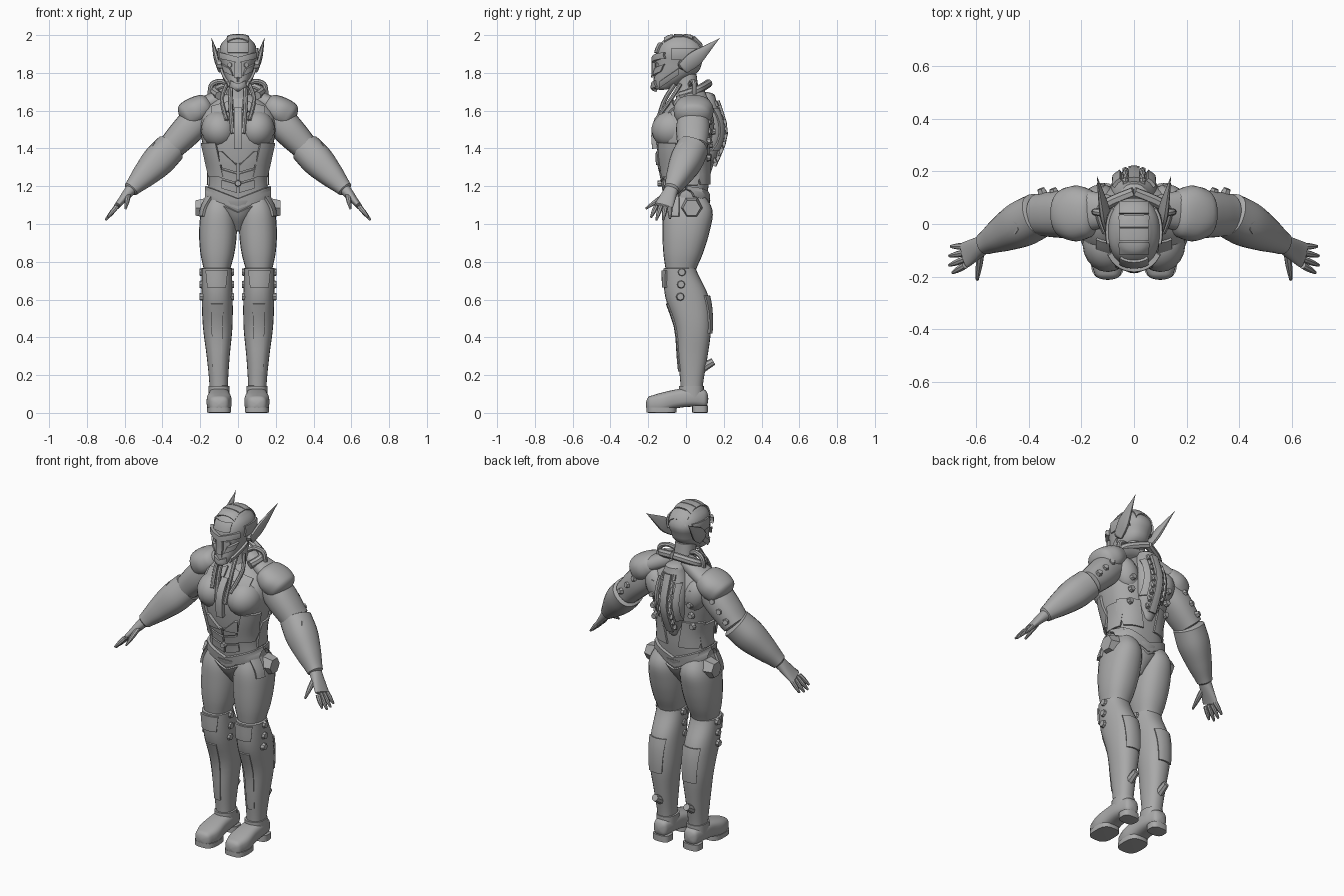
import bpy, bmesh, math
from mathutils import Vector, Matrix, Euler
from mathutils.bvhtree import BVHTree

if "Cube" in bpy.data.objects:
    bpy.data.objects.remove(bpy.data.objects["Cube"])

SHADE = (.4, .4, .4, 1)
grey = bpy.data.materials.new("armour_grey")
grey.use_nodes = True
grey.diffuse_color = SHADE
grey.node_tree.nodes["Principled BSDF"].inputs["Base Color"].default_value = SHADE
PARTS, TREES = [], {}


def add(name, data, mirror):
    obj = bpy.data.objects.new(name, data)
    bpy.context.scene.collection.objects.link(obj)
    data.materials.append(grey)
    if mirror:
        obj.modifiers.new("Mirror", 'MIRROR')
    PARTS.append(obj)
    return obj


def from_bmesh(name, bm, mirror):
    bmesh.ops.recalc_face_normals(bm, faces=bm.faces)
    TREES[name] = BVHTree.FromBMesh(bm)
    mesh = bpy.data.meshes.new(name)
    bm.to_mesh(mesh)
    bm.free()
    add(name, mesh, mirror)


def sample(keys, t):
    """Smooth value at t along evenly spaced keys."""
    last = len(keys) - 1
    i = min(int(t * last), max(last - 1, 0))
    f = t * last - i
    a, b, c, d = (keys[min(max(i + k, 0), last)] for k in (-1, 0, 1, 2))
    return b + (c - a) * (f / 2) + (a - b * 2.5 + c * 2 - d / 2) * f ** 2 + (b * 1.5 - a / 2 - c * 1.5 + d / 2) * f ** 3


def superpower(value, power):
    return math.copysign(abs(value) ** (2 / power), value)


def loft(name, start, end, widths, depths=None, sway=(0,), axis=None, power=2.3,
         cap=.04, mirror=True, sides=24, rings=24):
    """Skin a line with half widths and depths; sway bends it, cap rounds both ends."""
    start, end = Vector(start), Vector(end)
    if axis:
        u, v = Vector((1, 0, 0)), Vector((0, axis == 'Z', axis == 'Y'))
    else:
        along = (end - start).normalized()
        v = (Vector((0, 1, 0)) - along * along.y).normalized()
        u = along.cross(v)
    bm, loops = bmesh.new(), []
    for k in range(rings + 1):
        t = (1 - math.cos(math.pi * k / rings)) / 2
        edge = min(t, 1 - t) / cap
        trim = math.sqrt(1 - (1 - edge) ** 2) if edge < 1 else 1
        wide = max(sample(widths, t) * trim, .001)
        deep = max(sample(depths or widths, t) * trim, .001)
        centre = start.lerp(end, t) + v * sample(sway, t)
        turns = [math.tau * s / sides for s in range(sides)]
        loops.append([bm.verts.new(centre + u * wide * superpower(math.cos(a), power)
                                   + v * deep * superpower(math.sin(a), power)) for a in turns])
    for low, high in zip(loops, loops[1:]):
        for k in range(sides):
            bm.faces.new((low[k - 1], low[k], high[k], high[k - 1]))
    bm.faces.new(loops[0])
    bm.faces.new(loops[-1])
    from_bmesh(name, bm, mirror)


def solid(name, place, scale, turn=(0, 0, 0), sides=0, mirror=True):
    """Ellipsoid, or a tapered prism along local z when sides are given."""
    bm = bmesh.new()
    m = Matrix.LocRotScale(Vector(place), Euler([math.radians(a) for a in turn]), Vector(scale))
    if sides:
        bmesh.ops.create_cone(bm, cap_ends=True, segments=sides, radius1=1, radius2=.75, depth=2, matrix=m)
    else:
        bmesh.ops.create_uvsphere(bm, u_segments=20, v_segments=12, radius=1, matrix=m)
    from_bmesh(name, bm, mirror)


def stud(name, place, radius, turn, sides=8):
    solid(name, place, (radius, radius, radius / 2), turn, sides)


def tube(name, points, radius):
    curve = bpy.data.curves.new(name, 'CURVE')
    curve.dimensions, curve.bevel_depth, curve.bevel_resolution = '3D', radius, 2
    curve.use_fill_caps = True
    points = [Vector(p) for p in points]
    steps = 16
    line = curve.splines.new('POLY')
    line.points.add(steps)
    for k, point in enumerate(line.points):
        point.co = (*sample(points, k / steps), 1)
    add(name, curve, True)


VIEWS = {'front': (lambda a, b: (a, -1, b), (0, 1, 0)), 'back': (lambda a, b: (a, 1, b), (0, -1, 0)),
         'side': (lambda a, b: (1, a, b), (-1, 0, 0)), 'top': (lambda a, b: (a, b, 3), (0, 0, -1))}


def plate(name, base, centre, size, view='front', taper=1, lean=0, slope=0, thick=.012):
    """Armour plate: a tapered, leaning or sloping quad projected on a part."""
    place, ray = VIEWS[view]
    ray = Vector(ray)
    bm = bmesh.new()
    bmesh.ops.create_grid(bm, x_segments=6, y_segments=6, size=1)
    for vert in bm.verts:
        s, t = vert.co.x, vert.co.y
        wide = s * size[0] / 2
        a = centre[0] + wide * (1 + (taper - 1) * (t + 1) / 2) + lean * t / 2
        b = centre[1] + t * size[1] / 2 + slope * wide
        origin = Vector(place(a, b))
        vert.co = TREES[base].ray_cast(origin, ray)[0] or TREES[base].find_nearest(origin + ray)[0]
    bm.normal_update()
    bmesh.ops.reverse_faces(bm, faces=[f for f in bm.faces if f.normal.dot(ray) > 0])
    mesh = bpy.data.meshes.new(name)
    bm.to_mesh(mesh)
    bm.free()
    shell = add(name, mesh, True).modifiers.new("Thickness", 'SOLIDIFY')
    shell.thickness, shell.offset = thick, .7


# Torso, pelvis and neck
loft("torso", (0, 0, 1.05), (0, 0, 1.69), [.12, .163, .155, .155, .175, .193, .2, .175, .08],
     [.1, .12, .14, .15, .07], [0, 0, -.01, 0, .03], axis='Z', power=2.5, cap=.01, mirror=False, sides=40)
loft("pelvis", (0, 0, .96), (0, 0, 1.13), [.02, .05, .1, .14], [.04, .1, .13], axis='Z', mirror=False)
loft("neck", (0, .02, 1.6), (0, 0, 1.8), [.08, .06, .055], axis='Z', mirror=False)
loft("trapezius", (.03, .05, 1.7), (.2, .05, 1.62), [.04, .045], [.05, .08])

# Chest and abdomen armour
solid("pectorals", (.1, -.075, 1.5), (.095, .108, .1), (8, 12, 0))
plate("collar_plates", "torso", (.08, 1.61), (.12, .05), slope=-.3)
plate("sternum_plate", "torso", (.01, 1.5), (.02, .2), thick=.03)
plate("rib_plates", "torso", (.13, 1.34), (.07, .18), lean=.04, thick=.016)
plate("rib_wedges", "torso", (.07, 1.35), (.08, .07), taper=.2, lean=.04, thick=.02)
for i in range(3):
    plate(f"abdomen_plates_{i + 1}", "torso", (.045, 1.2 + i * .055), (.08, .045), slope=.3)
plate("flank_plates", "torso", (.02, 1.28), (.1, .15), 'side', lean=.02)
for view in ('front', 'back'):
    plate(f"{view}_belt", "torso", (.08, 1.14), (.16, .055), view, slope=.4, thick=.02)
    plate(f"{view}_groin_plate", "pelvis", (.025, 1.03), (.05, .1), view, taper=1.6, lean=.015, slope=.8)
solid("navel_boss", (0, -.13, 1.215), (.02, .02, .02), (90, 0, 0), 8, False)

# Back unit with two chains
loft("back_unit", (0, .1, 1.26), (0, .1, 1.7), [.03, .07, .09, .085, .05], [.04, .085, .06],
     [-.01, .02, -.01], axis='Z', mirror=False)
plate("spine_ridge", "back_unit", (.01, 1.48), (.02, .34), 'back', thick=.02)
plate("back_unit_plates", "back_unit", (.06, 1.5), (.025, .22), 'back', thick=.015)
plate("lower_back_plates", "torso", (.1, 1.29), (.1, .16), 'back', lean=.03)
solid("shoulder_blades", (.125, .085, 1.53), (.07, .065, .1), (0, 20, 0))
for i in range(9):
    z = 1.34 + i * .037
    y = TREES["back_unit"].ray_cast(Vector((.033, 1, z)), Vector((0, -1, 0)))[0].y
    solid(f"chain_links_{i + 1}", (.033, y, z), (.012, .012, .016), (20, 0, 30 * (i % 2)), 6)
for i in range(4):
    stud(f"side_studs_{i + 1}", (.125, .145 - abs(i - 2) * .012, 1.35 + i * .07), .02, (-90, 0, 0))

# Collar and hoses
tube("collar_ring", [(.1, -.03, 1.68), (.12, .06, 1.71), (0, .12, 1.745)], .022)
tube("neck_hoses", [(.045, .02, 1.735), (.09, .035, 1.755), (.14, .045, 1.735), (.148, .045, 1.66)], .014)
tube("chest_hoses", [(.035, -.06, 1.74), (.04, -.12, 1.64), (.028, -.165, 1.48)], .012)
tube("outer_chest_hoses", [(.06, -.03, 1.74), (.085, -.08, 1.66), (.06, -.16, 1.55)], .011)

# Head: skull, mask, jaw and swept ears
loft("head", (0, 0, 1.71), (0, 0, 2), [.03, .06, .08, .09, .1, .09, .05], [.045, .08, .115, .125, .13, .11, .065],
     [-.13, -.09, -.05, -.04, -.03, -.03, -.03], axis='Z', mirror=False, sides=32)
plate("brows", "head", (.042, 1.88), (.084, .03), slope=.3, thick=.022)
plate("forehead_plate", "head", (.025, 1.93), (.05, .05))
plate("nose_guard", "head", (.008, 1.815), (.016, .08), taper=1.4, thick=.02)
plate("cheeks", "head", (.05, 1.815), (.04, .04), lean=.015, slope=.6, thick=.018)
plate("jaw_plate", "head", (.017, 1.735), (.034, .03), slope=.5, thick=.016)
plate("jaw_sides", "head", (-.09, 1.775), (.1, .03), 'side', slope=.7, thick=.014)
plate("temple_plates", "head", (-.01, 1.9), (.13, .06), 'side')
for i in range(4):
    plate(f"crown_plates_{i + 1}", "head", (.027, .06 - i * .05), (.054, .045), 'top', thick=.008)
stud("eyes", (.042, -.15, 1.842), .018, (90, 0, 20), 6)
for i in range(3):
    solid(f"teeth_{i + 1}", (.007 + i * .013, -.168 + i * .008, 1.762), (.005, .005, .011), sides=5)
stud("ear_hubs", (.092, -.015, 1.845), .032, (0, 90, 0))
loft("ears", (.098, -.02, 1.82), (.14, .18, 1.985), [.012, .016, .01, .001], [.034, .042, .022, .001], sides=10)

# Shoulders, arms and hands
loft("upper_arms", (.17, .04, 1.6), (.365, .035, 1.395), [.075, .085, .08, .07], [.08, .09, .08])
loft("pauldrons", (.14, .04, 1.65), (.3, .04, 1.55), [.05, .07, .078, .07], [.08, .106, .08], cap=.2)
loft("forearms", (.35, .04, 1.41), (.575, -.08, 1.175), [.084, .086, .066, .04])
stud("elbow_hubs", (.445, -.01, 1.405), .034, (0, 48, -15), 6)
for i in range(3):
    stud(f"arm_studs_{i + 1}", (.26 + i * .045, .125, 1.54 - i * .05), .02, (-80, 0, -20), 6)
loft("palms", (.565, -.075, 1.185), (.645, -.12, 1.09), [.03, .015], [.036, .05])
for i, reach in enumerate((.9, 1, 1, .8)):
    root = Vector((.64, -.085 - .024 * i, 1.095))
    tip = root + Vector((.062, -.012 * i, -.075)) * reach
    loft(f"fingers_{i + 1}", root, tip, [.013, .012, .006], sides=8, rings=10)
loft("thumbs", (.58, -.1, 1.16), (.595, -.215, 1.08), [.014, .013, .006], sides=8, rings=10)

# Thighs and hips
loft("thighs", (.112, 0, .73), (.1, 0, 1.19), [.065, .09, .1, .09, .045], [.075, .105, .125, .13, .08],
     [-.03, -.015, 0, .01, 0], axis='Z')
stud("hip_hubs", (.193, .03, 1.085), .062, (0, 90, 0), 6)
plate("hip_guards", "thighs", (-.06, 1.09), (.05, .1), 'side', thick=.016)

# Shins, knees and ankles
loft("shins", (.102, 0, .13), (.113, 0, .775), [.048, .06, .078, .082, .08], [.058, .078, .095, .115, .085],
     [.03, .035, .038, .005, -.035], axis='Z', cap=.015)
plate("knee_plates", "shins", (.113, .71), (.09, .09), taper=1.2)
plate("shin_plates", "shins", (.11, .4), (.04, .36), taper=1.6, thick=.008)
plate("calf_plates", "shins", (.112, .52), (.08, .2), 'back', taper=1.3)
for i in range(3):
    for side, x, turn in (("outer", .193, 90), ("inner", .034, -90)):
        stud(f"{side}_knee_studs_{i + 1}", (x, -.03 + .004 * i, .615 + i * .065), .024, (0, turn, 0))
solid("ankle_vents", (.105, .115, .255), (.026, .026, .035), (-60, 0, 0), 8)

# Boots with toe and heel soles
loft("boots", (.1, -.212, 0), (.1, .118, 0), [.045, .066, .06, .056, .04], [.04, .052, .05, .05, .045],
     [.045, .055, .075, .083, .075], axis='Y', power=3, cap=.06)
loft("boot_cuffs", (.1, .028, .08), (.1, .028, .145), [.056], [.066], axis='Z')
loft("toe_soles", (.1, -.13, 0), (.1, -.13, .03), [.064], [.08], axis='Z', power=3)
loft("heel_soles", (.1, .075, 0), (.1, .075, .04), [.052], [.042], axis='Z', power=3)

# Bake the modifiers, then shade smooth with sharp edges kept
graph = bpy.context.evaluated_depsgraph_get()
baked = [(part.name, bpy.data.meshes.new_from_object(part.evaluated_get(graph))) for part in PARTS]
for part in PARTS:
    bpy.data.objects.remove(part)
bpy.ops.object.select_all(action='DESELECT')
for name, mesh in baked:
    part = bpy.data.objects.new(name, mesh)
    bpy.context.scene.collection.objects.link(part)
    part.select_set(True)
    bpy.context.view_layer.objects.active = part
bpy.ops.object.shade_smooth_by_angle(angle=math.radians(35))
